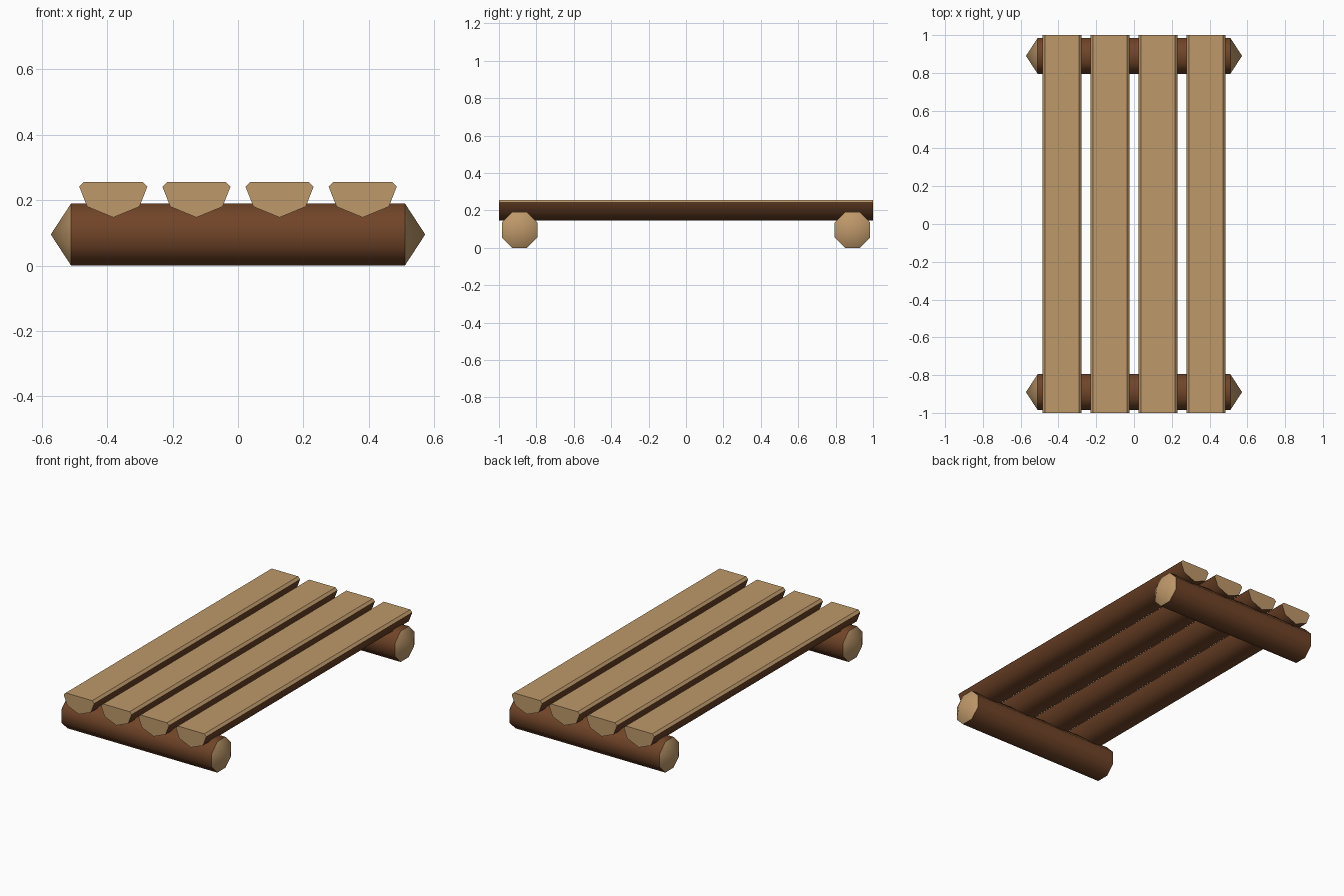
import bpy, bmesh, math

if "Cube" in bpy.data.objects:
    bpy.data.objects.remove(bpy.data.objects["Cube"])


def material(name, rgb):
    m = bpy.data.materials.new(name)
    m.diffuse_color = (*rgb, 1.0)
    m.use_nodes = True
    m.node_tree.nodes["Principled BSDF"].inputs["Base Color"].default_value = m.diffuse_color
    return m


BARK = material("dark bark", (0.162, 0.058, 0.021))
WOOD = material("cut wood", (0.515, 0.314, 0.144))


def finish(name, bm):
    """Recalculate normals, keep bark/wood borders sharp, make the object."""
    bmesh.ops.recalc_face_normals(bm, faces=bm.faces[:])
    for e in bm.edges:
        if len({f.material_index for f in e.link_faces}) > 1:
            e.smooth = False
    me = bpy.data.meshes.new(name)
    bm.to_mesh(me)
    bm.free()
    me.materials.append(BARK)
    me.materials.append(WOOD)
    ob = bpy.data.objects.new(name, me)
    bpy.context.collection.objects.link(ob)


def log(name, y):
    """Octagonal cross log with pointed cut ends."""
    bm = bmesh.new()
    r = 0.095 / math.cos(math.pi / 8)
    angles = [math.pi / 8 + i * math.pi / 4 for i in range(8)]
    rings = [[bm.verts.new((x, y + r * math.cos(a), 0.095 + r * math.sin(a)))
              for a in angles] for x in (-0.51, 0.51)]
    tips = [bm.verts.new((x, y, 0.095)) for x in (-0.572, 0.572)]
    for i in range(8):
        j = (i + 1) % 8
        bm.faces.new((rings[0][i], rings[0][j], rings[1][j], rings[1][i]))
        for ring, tip in zip(rings, tips):
            bm.faces.new((ring[i], ring[j], tip)).material_index = 1
    for f in bm.faces:
        f.smooth = True
    finish(name, bm)


def slat(name, x):
    """Half-log slat: rounded bark underside, flat bevelled top."""
    bm = bmesh.new()
    half = [(0.090, 0.255), (0.104, 0.241), (0.080, 0.180)]
    profile = half + [(0, 0.147)] + [(-px, pz) for px, pz in reversed(half)]
    rings = [[bm.verts.new((x + px, y, pz)) for px, pz in profile]
             for y in (-1, 1)]
    n = len(profile)
    for i in range(n):
        j = (i + 1) % n
        f = bm.faces.new((rings[0][i], rings[0][j], rings[1][j], rings[1][i]))
        bark = 1 <= i <= 4
        f.material_index = 0 if bark else 1
        f.smooth = bark
    for ring in rings:
        bm.faces.new(ring).material_index = 1
    finish(name, bm)


# Two cross logs at the ends
log("front_log", -0.89)
log("back_log", 0.89)

# Four long slats on top
for k in range(4):
    slat(f"slat_{k + 1}", -0.381 + k * 0.254)
